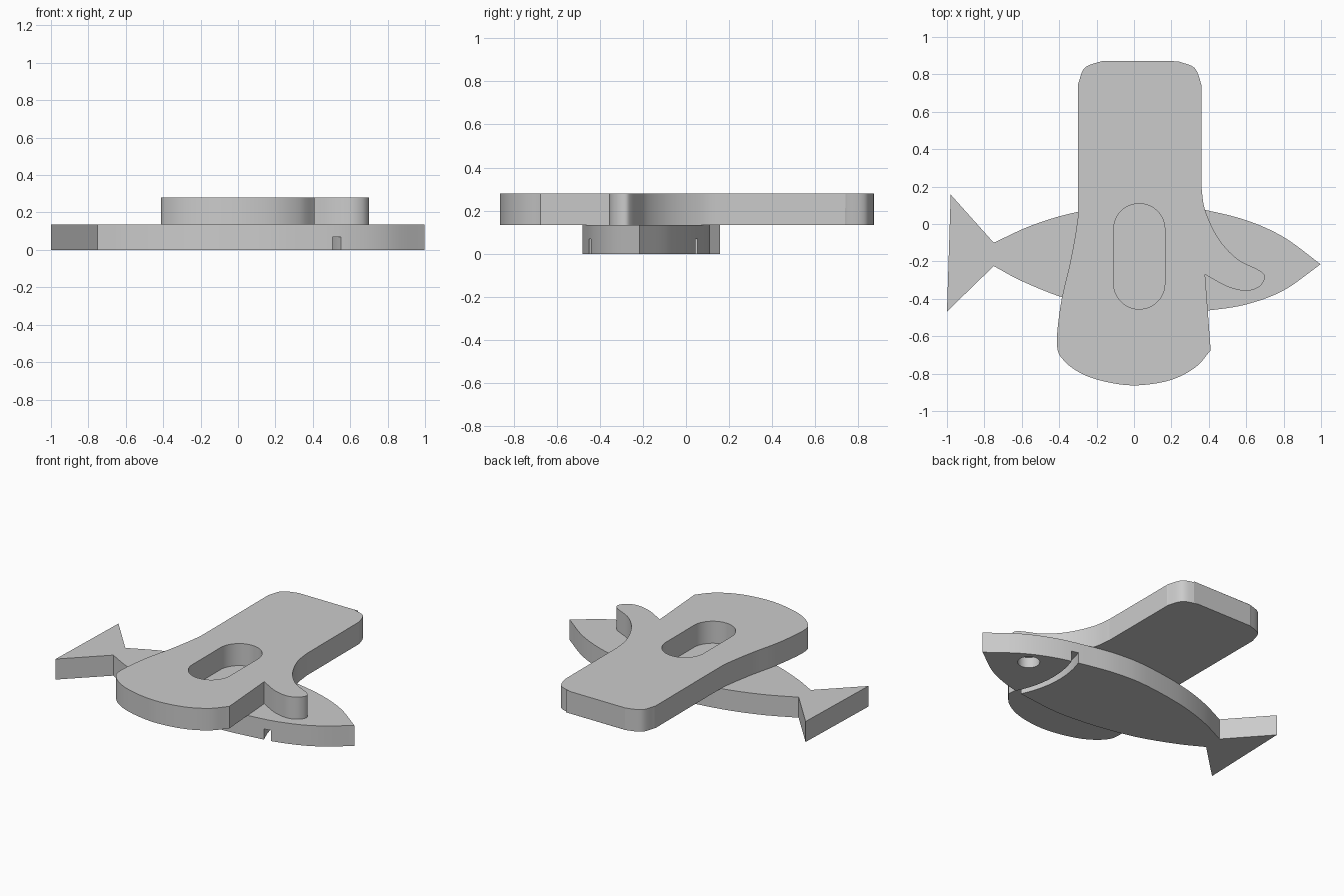
import bpy, bmesh
from math import sin, cos, radians, pi
from mathutils import Vector

if "Cube" in bpy.data.objects:
    bpy.data.objects.remove(bpy.data.objects["Cube"])

grey = bpy.data.materials.new("plain grey")
grey.use_nodes = True
colour = (0.6, 0.6, 0.6, 1)
grey.diffuse_color = colour
grey.node_tree.nodes["Principled BSDF"].inputs["Base Color"].default_value = colour


def spline(points, steps=8):
    """Smooth run through the points, without the last point."""
    p = [Vector(q) for q in points]
    if len(p) == 2:
        return p[:1]
    p = [2 * p[0] - p[1]] + p + [2 * p[-1] - p[-2]]
    out = []
    for a, b, c, d in zip(p, p[1:], p[2:], p[3:]):
        for i in range(steps):
            t = i / steps
            out.append(0.5 * (2 * b + (c - a) * t + (2 * a - 5 * b + 4 * c - d) * t * t
                              + (3 * b - a - 3 * c + d) * t ** 3))
    return out


def outline(*runs):
    """Join runs at sharp corners; each run ends where the next begins."""
    return [q for run, nxt in zip(runs, runs[1:] + runs[:1])
            for q in spline(run + [nxt[0]])]


def arc(cx, cy, r, start, end, n=24):
    return [(cx + r * cos(radians(start + (end - start) * i / n)),
             cy + r * sin(radians(start + (end - start) * i / n))) for i in range(n + 1)]


def extrude(name, points, z0, z1):
    bm = bmesh.new()
    face = bm.faces.new([bm.verts.new((q[0], q[1], z0)) for q in points])
    top = bmesh.ops.extrude_face_region(bm, geom=[face])["geom"]
    bmesh.ops.translate(bm, vec=(0, 0, z1 - z0),
                        verts=[v for v in top if isinstance(v, bmesh.types.BMVert)])
    bmesh.ops.recalc_face_normals(bm, faces=bm.faces)
    mesh = bpy.data.meshes.new(name)
    bm.to_mesh(mesh)
    bm.free()
    mesh.materials.append(grey)
    obj = bpy.data.objects.new(name, mesh)
    bpy.context.collection.objects.link(obj)
    return obj


def select(obj):
    bpy.ops.object.select_all(action="DESELECT")
    obj.select_set(True)
    bpy.context.view_layer.objects.active = obj


def cut(obj, cutter):
    mod = obj.modifiers.new("cut", "BOOLEAN")
    mod.operation = "DIFFERENCE"
    mod.solver = "EXACT"
    mod.object = cutter
    select(obj)
    bpy.ops.object.modifier_apply(modifier=mod.name)
    bpy.data.objects.remove(cutter)


BODY_TOP, PLATE_TOP, RECESS = 0.135, 0.28, 0.07

# Fish body with forked tail
fish = extrude("fish_body", outline(
    [(-0.75, -0.1), (-0.54, -0.005), (-0.3, 0.065), (0, 0.108), (0.2, 0.105),
     (0.38, 0.075), (0.6, 0.02), (0.8, -0.07)],
    [(0.998, -0.215), (0.8, -0.355), (0.6, -0.43), (0.4, -0.462), (0.2, -0.48),
     (0, -0.468), (-0.2, -0.437), (-0.39, -0.39), (-0.6, -0.305)],
    [(-0.75, -0.225)], [(-1, -0.468)], [(-0.98, 0.157)]), 0, BODY_TOP)

# Eye recess and curved gill groove in the underside
cut(fish, extrude("eye_cutter", arc(0.71, -0.13, 0.066, 0, 352.5, 47), -0.1, RECESS))
gill = arc(1.081, -0.167, 0.597, 155, 213) + arc(1.081, -0.167, 0.642, 213, 155)
cut(fish, extrude("gill_cutter", gill, -0.1, RECESS))

# Handle plate with the hooked opener head
plate = extrude("opener_plate", outline(
    [(-0.3, 0.745), (-0.264, 0.834), (-0.175, 0.87)],
    [(-0.175, 0.87), (0.235, 0.87)],
    [(0.235, 0.87), (0.324, 0.834), (0.36, 0.745)],
    [(0.36, 0.745), (0.36, 0.2)],
    [(0.36, 0.2), (0.38, 0.075), (0.45, -0.075), (0.55, -0.185), (0.67, -0.248),
     (0.7, -0.285), (0.67, -0.335), (0.6, -0.357), (0.5, -0.335)],
    [(0.38, -0.27)],
    [(0.41, -0.675), (0.33, -0.765), (0.2, -0.833), (0.03, -0.862), (-0.12, -0.85),
     (-0.27, -0.805), (-0.375, -0.73), (-0.412, -0.64), (-0.39, -0.42),
     (-0.34, -0.2), (-0.305, 0), (-0.3, 0.12)]), BODY_TOP, PLATE_TOP)

# Rounded slot through the plate
slot = arc(0.028, -0.028, 0.137, 0, 180) + arc(0.028, -0.318, 0.137, 180, 360)
cut(plate, extrude("slot_cutter", slot, 0, 0.5))

# Merge repeated outline points and smooth the curved walls
for obj in (fish, plate):
    bm = bmesh.new()
    bm.from_mesh(obj.data)
    bmesh.ops.remove_doubles(bm, verts=bm.verts, dist=0.0005)
    bm.to_mesh(obj.data)
    bm.free()
    select(obj)
    bpy.ops.object.shade_smooth_by_angle(angle=radians(30))
